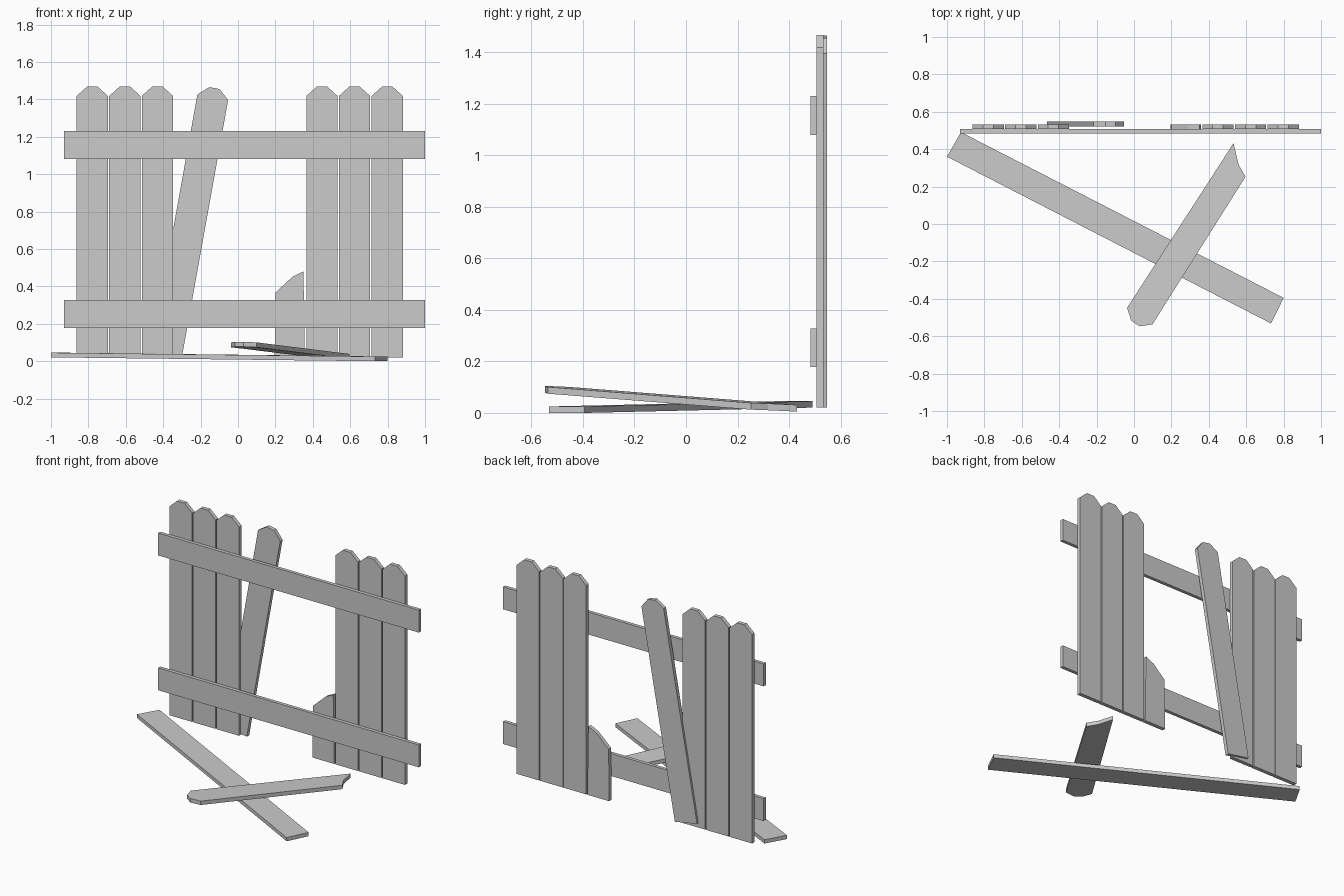
import bpy, bmesh
from math import radians
from mathutils import Vector, Matrix

if "Cube" in bpy.data.objects:
    bpy.data.objects.remove(bpy.data.objects["Cube"])


def board(name, outline, push):
    """Flat outline of 3D points pushed along a vector to make a plank."""
    bm = bmesh.new()
    face = bm.faces.new([bm.verts.new(p) for p in outline])
    ext = bmesh.ops.extrude_face_region(bm, geom=[face])
    moved = [g for g in ext["geom"] if isinstance(g, bmesh.types.BMVert)]
    bmesh.ops.translate(bm, verts=moved, vec=Vector(push))
    bmesh.ops.recalc_face_normals(bm, faces=bm.faces)
    mesh = bpy.data.meshes.new(name)
    bm.to_mesh(mesh)
    bm.free()
    obj = bpy.data.objects.new(name, mesh)
    bpy.context.collection.objects.link(obj)
    return obj


def upright(name, pts, y0, y1):
    return board(name, [(x, y0, z) for x, z in pts], (0, y1 - y0, 0))


def lying(name, pts, height, thick):
    return board(name, [(x, y, height(x, y)) for x, y in pts], (0, 0, thick))


# Picket outline, origin at the middle of the shoulders
W = 0.0835
PICKET = [(-W, -1.398), (W, -1.398), (W, 0), (0.028, 0.05), (-0.028, 0.05), (-W, 0)]

# Standing pickets
for i, cx in enumerate([-0.779, -0.605, -0.431, 0.449, 0.623, 0.798]):
    upright(f"picket_{i + 1}", [(cx + x, 1.418 + z) for x, z in PICKET], 0.507, 0.533)

# Horizontal rails
for name, z in (("lower_rail", 0.178), ("upper_rail", 1.08)):
    upright(name, [(-0.93, z), (1.0, z), (1.0, z + 0.15), (-0.93, z + 0.15)], 0.484, 0.507)

# Loose picket leaning behind the fence
rot = Matrix.Rotation(radians(-10.2), 2)
upright("leaning_picket", [rot @ Vector(p) + Vector((-0.135, 1.411)) for p in PICKET],
        0.522, 0.547)

# Broken stump still nailed to the lower rail
upright("broken_stump", [(0.196, 0.02), (0.357, 0.02), (0.35, 0.48), (0.292, 0.452),
                         (0.2, 0.367)], 0.507, 0.533)

# Fallen rail on the ground
lying("fallen_rail", [(-1.0, 0.36), (0.733, -0.532), (0.8, -0.395), (-0.925, 0.491)],
      lambda x, y: 0.0205 - 0.0205 * (0.889 * (x + 0.96) - 0.458 * (y - 0.425)) / 1.93, 0.025)

# Broken upper part of the picket, resting across the fallen rail
lying("fallen_picket_piece", [(-0.037, -0.448), (-0.015, -0.517), (0.03, -0.547),
                              (0.099, -0.536), (0.596, 0.252), (0.559, 0.318), (0.532, 0.432)],
      lambda x, y: 0.075 - 0.0665 * (0.54 * (x - 0.03) + 0.84 * (y + 0.5)), 0.026)
